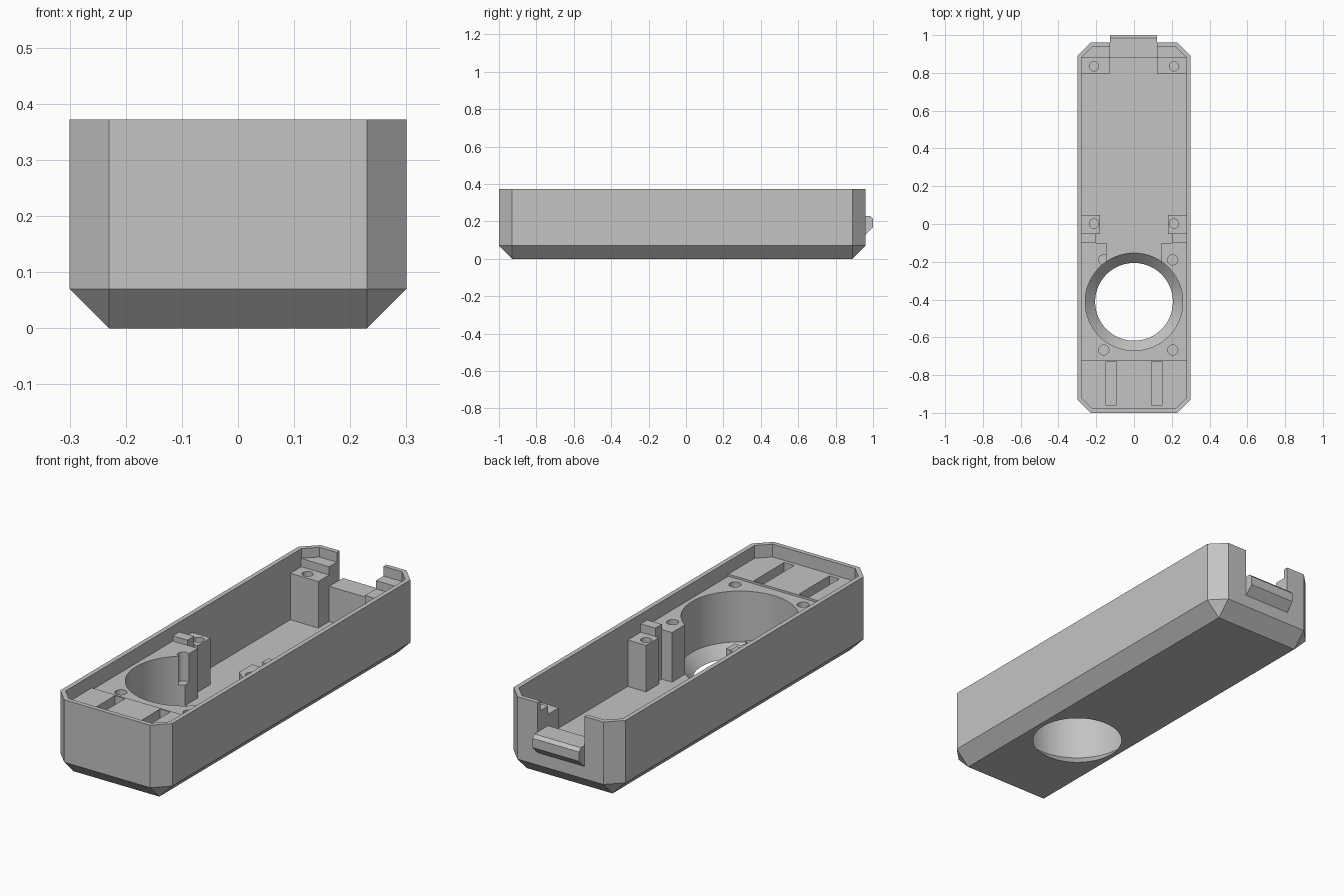
import bpy, bmesh, math

if "Cube" in bpy.data.objects:
    bpy.data.objects.remove(bpy.data.objects["Cube"])

grey = bpy.data.materials.new("plastic grey")
grey.diffuse_color = (0.55, 0.55, 0.55, 1)
grey.use_nodes = True
grey.node_tree.nodes["Principled BSDF"].inputs["Base Color"].default_value = grey.diffuse_color


def make(name, bm):
    bmesh.ops.recalc_face_normals(bm, faces=bm.faces)
    me = bpy.data.meshes.new(name)
    bm.to_mesh(me)
    bm.free()
    me.materials.append(grey)
    ob = bpy.data.objects.new(name, me)
    bpy.context.collection.objects.link(ob)
    return ob


def hull(name, pts):
    bm = bmesh.new()
    for p in pts:
        bm.verts.new(p)
    bmesh.ops.convex_hull(bm, input=bm.verts)
    bmesh.ops.dissolve_limit(bm, angle_limit=0.01, verts=bm.verts, edges=bm.edges)
    return make(name, bm)


def box(name, x0, x1, y0, y1, z0, z1):
    return hull(name, [(x, y, z) for x in (x0, x1) for y in (y0, y1) for z in (z0, z1)])


def lathe(name, cx, cy, profile, n):
    """Solid of stacked rings; profile holds (radius, z) pairs."""
    bm = bmesh.new()
    rings = [[bm.verts.new((cx + r * math.cos(2 * math.pi * i / n),
                            cy + r * math.sin(2 * math.pi * i / n), z))
              for i in range(n)] for r, z in profile]
    for a, b in zip(rings, rings[1:]):
        for i in range(n):
            bm.faces.new((a[i], a[(i + 1) % n], b[(i + 1) % n], b[i]))
    bm.faces.new(rings[0])
    bm.faces.new(rings[-1])
    return make(name, bm)


def outline(w, y0, y1, c):
    """Rectangle with chamfered corners."""
    return [(s * x, y) for s in (-1, 1) for x, y in
            ((w - c, y0), (w, y0 + c), (w, y1 - c), (w - c, y1))]


def prism(name, pts, z0, z1):
    return hull(name, [(x, y, z) for x, y in pts for z in (z0, z1)])


def cut(ob, *cutters):
    for c in cutters:
        m = ob.modifiers.new("cut", 'BOOLEAN')
        m.operation = 'DIFFERENCE'
        m.solver = 'EXACT'
        m.object = c
        bpy.context.view_layer.objects.active = ob
        bpy.ops.object.modifier_apply(modifier=m.name)
        bpy.data.objects.remove(c)


H, FLOOR, PLATE, SHELF = 0.372, 0.06, 0.30, 0.31
HOLE_Y = -0.412


def speaker_cutter():
    return lathe("speaker_cutter", 0, HOLE_Y,
                 [(0.196, -0.01), (0.258, FLOOR - 0.006), (0.258, 0.5)], 96)


# Outer tray with chamfered corners and underside
rim = outline(0.30, -1.0, 0.96, 0.07)
base = [(x, y, 0) for x in (-0.23, 0.23) for y in (-0.93, 0.89)]
tray = hull("tray", base + [(x, y, z) for x, y in rim for z in (0.07, H)])
cut(tray,
    prism("cavity", outline(0.278, -0.978, 0.938, 0.057), FLOOR, 0.6),
    box("notch", -0.128, 0.122, 0.90, 1.1, 0.23, 0.6),
    speaker_cutter())

# Speaker platform, open at the back between two columns
front = [(-0.228, -0.985), (0.228, -0.985), (-0.285, -0.928), (0.285, -0.928)]
platform = prism("speaker_platform",
                 front + [(-0.285, -0.10), (0.285, -0.10)], FLOOR - 0.003, PLATE)
cut(platform, speaker_cutter(),
    box("platform_gap", -0.145, 0.145, HOLE_Y, 0, 0, 0.5))
for x, y in ((-0.16, -0.19), (0.205, -0.19), (-0.16, -0.667), (0.205, -0.667)):
    cut(platform, lathe("screw_hole", x, y, [(0.027, 0.16), (0.027, 0.5)], 24))

# Raised front shelf with two slots
shelf = prism("front_shelf", front + [(-0.285, -0.72), (0.285, -0.72)], 0.2, SHELF)
for x in (-0.122, 0.12):
    slot = (x - 0.027, x + 0.027, -0.96, -0.728)
    cut(shelf, box("slot", *slot, 0.25, 0.5))
    cut(platform, box("slot", *slot, 0.25, 0.5))

# Screw posts along the side walls, each with a taller step beside it
for s, side in ((-1, "left"), (1, "right")):
    mid = box("middle_post_" + side, s * 0.18, s * 0.285, -0.052, 0.048, FLOOR - 0.003, 0.285)
    cut(mid, lathe("screw_hole", s * 0.212, 0.002, [(0.025, 0.14), (0.025, 0.5)], 24))
    box("middle_step_" + side, s * 0.20, s * 0.285, -0.101, -0.051, FLOOR - 0.003, 0.325)

    edge = -0.128 if s < 0 else 0.122
    back = box("back_post_" + side, edge, s * 0.285, 0.797, 0.881, FLOOR - 0.003, 0.285)
    cut(back, lathe("screw_hole", s * 0.212, 0.835, [(0.025, 0.14), (0.025, 0.5)], 24))
    prism("back_step_" + side,
          [(edge, 0.88), (s * 0.285, 0.88), (s * 0.285, 0.888),
           (s * 0.228, 0.945), (edge, 0.945)], FLOOR - 0.003, 0.325)

# Latch block and protruding tab in the back notch
box("latch_block", -0.128, 0.122, 0.88, 0.945, FLOOR - 0.003, 0.23)
hull("latch_tab", [(x, y, z) for x in (-0.128, 0.122) for y, z in
                   ((0.94, 0.23), (0.985, 0.23), (1.0, 0.215),
                    (1.0, 0.17), (0.96, 0.13), (0.94, 0.13))])
